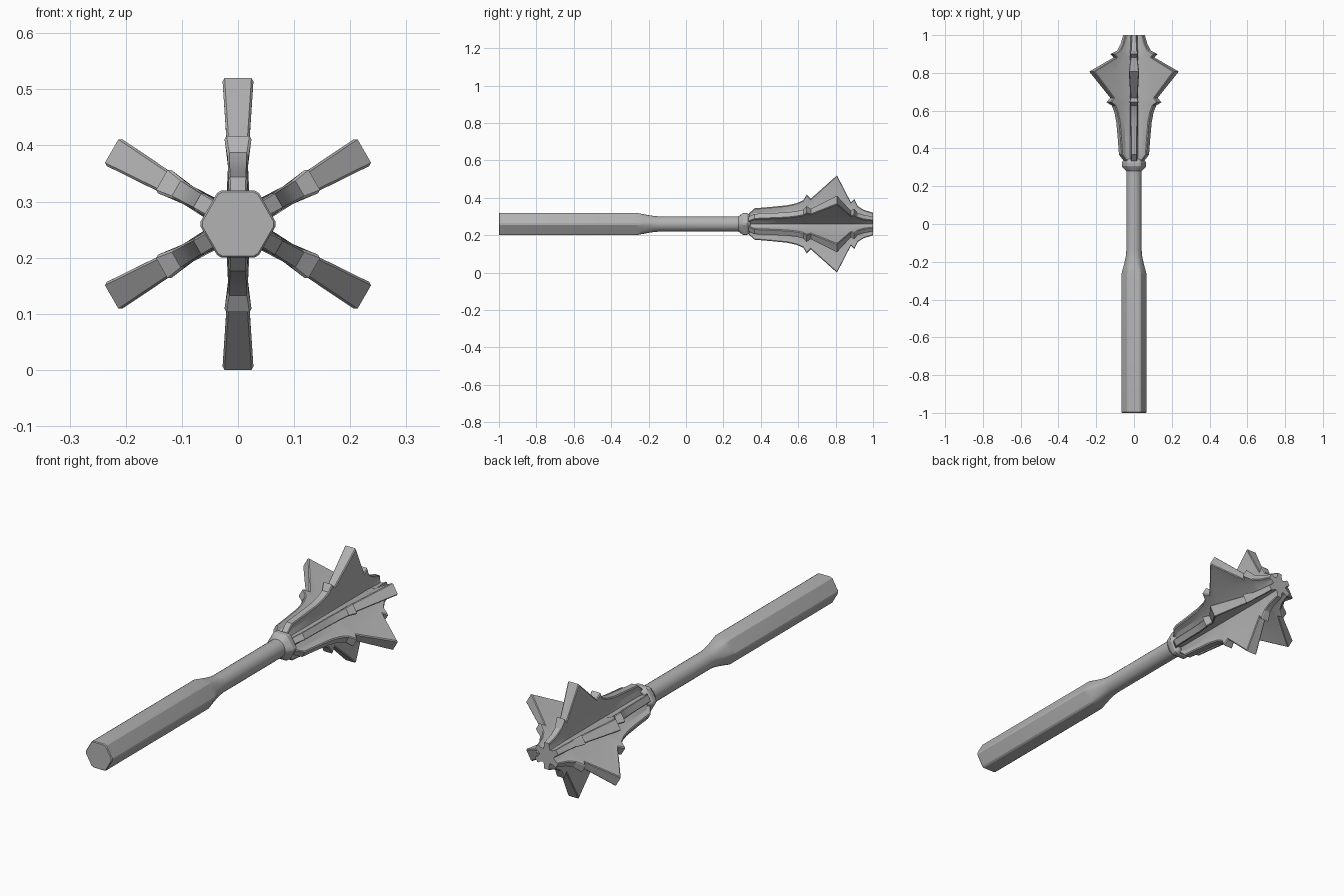
import bpy, bmesh, math

if "Cube" in bpy.data.objects:
    bpy.data.objects.remove(bpy.data.objects["Cube"])

AXIS_Z = 0.26   # height of the weapon's long axis

steel = bpy.data.materials.new("grey steel")
steel.diffuse_color = (0.45, 0.45, 0.45, 1)
steel.use_nodes = True
steel.node_tree.nodes["Principled BSDF"].inputs["Base Color"].default_value = steel.diffuse_color


def loft(name, rings, angle):
    """Skin a list of closed rings (y, [(x, z), ...]) and cap both ends."""
    bm = bmesh.new()
    loops = [[bm.verts.new((x, y, z + AXIS_Z)) for x, z in pts] for y, pts in rings]
    n = len(loops[0])
    for a, b in zip(loops, loops[1:]):
        for i in range(n):
            j = (i + 1) % n
            bm.faces.new((a[i], a[j], b[j], b[i]))
    bm.faces.new(loops[0])
    bm.faces.new(loops[-1])
    bmesh.ops.recalc_face_normals(bm, faces=bm.faces)
    me = bpy.data.meshes.new(name)
    bm.to_mesh(me)
    bm.free()
    me.materials.append(steel)
    ob = bpy.data.objects.new(name, me)
    bpy.context.collection.objects.link(ob)
    bpy.ops.object.select_all(action='DESELECT')
    ob.select_set(True)
    bpy.context.view_layer.objects.active = ob
    bpy.ops.object.shade_smooth_by_angle(angle=math.radians(angle))
    return ob


def hex_ring(apothem, h):
    """24-gon blending from circle (h=0) to a hexagon with clipped corners (h=1)."""
    pts = []
    for k in range(6):
        for c, s in ((-22.5, -26), (-7.5, -9), (7.5, 9), (22.5, 26)):
            t = math.radians(c + (s - c) * h)
            r = apothem * ((1 - h) + h / math.cos(t))
            a = math.radians(90 + 60 * k) + t
            pts.append((r * math.cos(a), r * math.sin(a)))
    return pts


# Grip: hexagonal handle easing into a round shaft
loft("grip_and_shaft", [(y, hex_ring(r, h)) for y, r, h in (
    (-1.0, 0.057, 1), (-0.996, 0.06, 1), (-0.265, 0.06, 1),
    (-0.235, 0.054, 0.8), (-0.20, 0.0475, 0.5), (-0.17, 0.043, 0.2),
    (-0.14, 0.041, 0), (0.30, 0.041, 0))], 25)

# Collar under the head
loft("collar", [(y, hex_ring(r, h)) for y, r, h in (
    (0.28, 0.041, 0), (0.302, 0.056, 1), (0.306, 0.058, 1),
    (0.326, 0.058, 1), (0.331, 0.055, 1), (0.345, 0.042, 1))], 25)


def flange_ring(r, hw, valley):
    """Six-armed star section: chamfered rim, thin concave web, valley between arms."""
    b = min(0.006, hw * 0.3)
    mid = valley + (r - valley) * 0.4
    half = [(r, hw - b * 0.6), (r - b, hw), (mid, 0.012 + (hw - 0.012) * 0.3)]
    pts = []
    for k in range(6):
        a = math.radians(90 + 60 * k)
        u, v = (math.cos(a), math.sin(a)), (-math.sin(a), math.cos(a))
        arm = [(d, -w) for d, w in reversed(half)] + half
        arm.append((valley * math.cos(math.pi / 6), valley * 0.5))
        pts += [(d * u[0] + w * v[0], d * u[1] + w * v[1]) for d, w in arm]
    return pts


# Flanged head: y, rim radius, rim half width, valley radius
loft("flanged_head", [(y, flange_ring(r, w, v)) for y, r, w, v in (
    (0.333, 0.054, 0.016, 0.036), (0.367, 0.084, 0.017, 0.042),
    (0.45, 0.091, 0.017, 0.042), (0.54, 0.100, 0.018, 0.042),
    (0.59, 0.111, 0.018, 0.042), (0.627, 0.127, 0.019, 0.042),
    (0.645, 0.157, 0.024, 0.042), (0.667, 0.135, 0.019, 0.042),
    (0.807, 0.26, 0.0275, 0.042), (0.882, 0.115, 0.018, 0.042),
    (0.899, 0.134, 0.021, 0.042), (0.918, 0.096, 0.016, 0.040),
    (0.95, 0.076, 0.015, 0.038), (1.0, 0.060, 0.013, 0.034))], 22)
